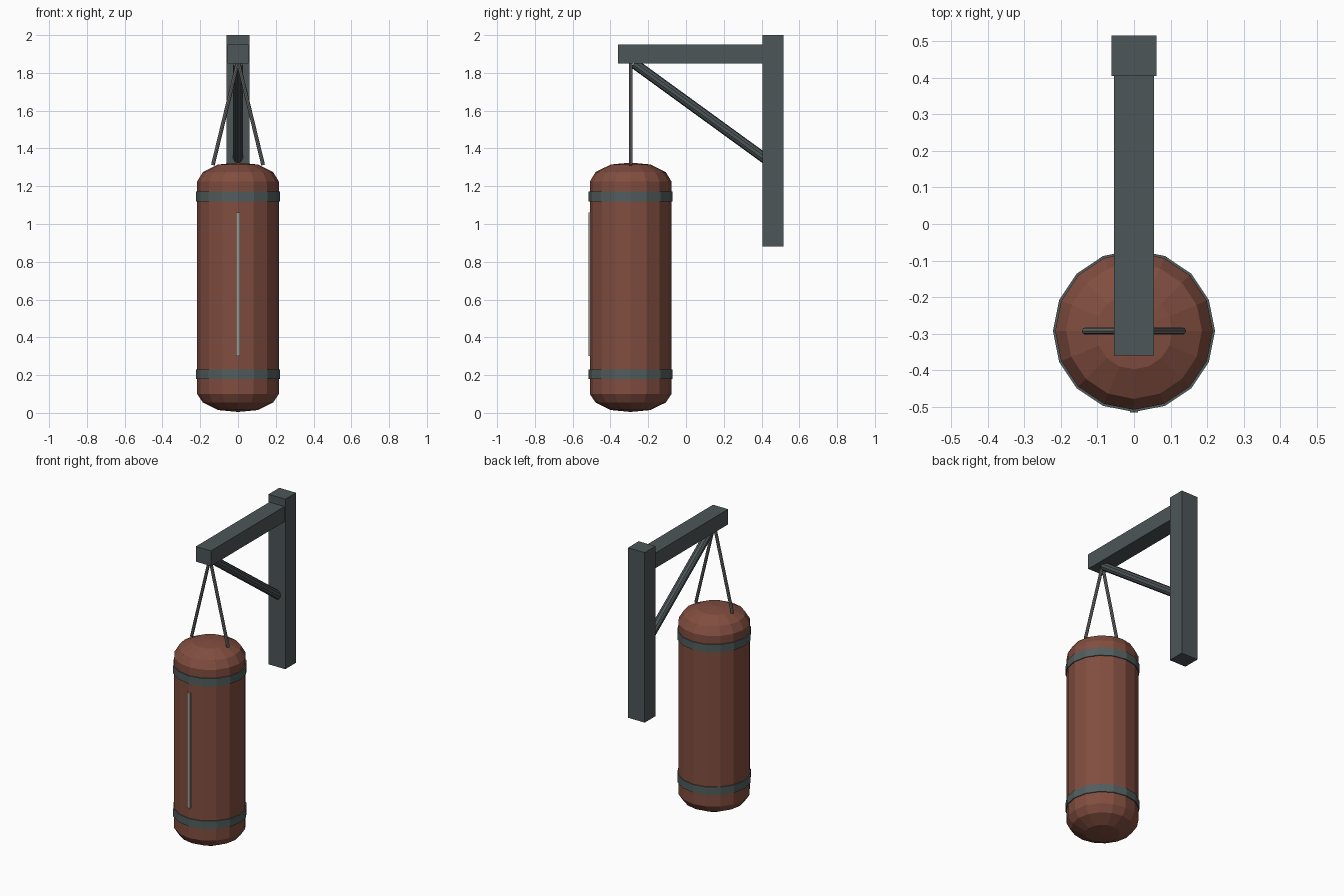
import bpy, bmesh, math
from mathutils import Vector

if "Cube" in bpy.data.objects:
    bpy.data.objects.remove(bpy.data.objects["Cube"])

BAG_Y = -0.293


def material(name, rgb):
    m = bpy.data.materials.new(name)
    m.diffuse_color = (*rgb, 1)
    m.use_nodes = True
    m.node_tree.nodes["Principled BSDF"].inputs["Base Color"].default_value = m.diffuse_color
    return m


leather = material("leather", (0.22, 0.075, 0.05))
steel = material("steel", (0.075, 0.092, 0.098))
webbing = material("webbing", (0.085, 0.11, 0.11))
cable = material("cable", (0.17, 0.18, 0.17))
thread = material("thread", (0.36, 0.33, 0.29))


def box(name, lo, hi, mat):
    lo, hi = Vector(lo), Vector(hi)
    bpy.ops.mesh.primitive_cube_add(size=1, location=(lo + hi) / 2)
    ob = bpy.context.object
    ob.name = name
    ob.scale = hi - lo
    ob.data.materials.append(mat)
    return ob


def rod(name, a, b, radius, sides, mat):
    a, b = Vector(a), Vector(b)
    bpy.ops.mesh.primitive_cylinder_add(vertices=sides, radius=radius,
                                        depth=(b - a).length, location=(a + b) / 2)
    ob = bpy.context.object
    ob.name = name
    ob.rotation_euler = (b - a).to_track_quat('Z', 'Y').to_euler()
    ob.data.materials.append(mat)
    return ob


def lathe(name, profile, sides, mat, closed=False):
    bm = bmesh.new()
    vs = [bm.verts.new((r, 0, z)) for r, z in profile]
    pairs = list(zip(vs, vs[1:])) + ([(vs[-1], vs[0])] if closed else [])
    edges = [bm.edges.new(p) for p in pairs]
    bmesh.ops.spin(bm, geom=vs + edges, cent=(0, 0, 0), axis=(0, 0, 1),
                   angle=math.tau, steps=sides, use_duplicate=False)
    bmesh.ops.remove_doubles(bm, verts=bm.verts, dist=1e-4)
    bmesh.ops.recalc_face_normals(bm, faces=bm.faces)
    me = bpy.data.meshes.new(name)
    bm.to_mesh(me)
    bm.free()
    me.materials.append(mat)
    ob = bpy.data.objects.new(name, me)
    ob.location.y = BAG_Y
    bpy.context.collection.objects.link(ob)
    return ob


# Bag with domed ends
lathe("bag", [(0, 0.005), (0.105, 0.015), (0.186, 0.055), (0.216, 0.10),
              (0.216, 1.225), (0.186, 1.275), (0.105, 1.315), (0, 1.325)], 16, leather)

# Straps around the bag
for name, z in (("lower_strap", 0.205), ("upper_strap", 1.145)):
    lathe(name, [(0.208, z - 0.026), (0.222, z - 0.026),
                 (0.222, z + 0.026), (0.208, z + 0.026)], 16, webbing, closed=True)

# Stitched front seam
box("front_seam", (-0.011, -0.517, 0.30), (0.011, -0.500, 1.06), thread)

# Hanging cables
for name, s in (("left_cable", -1), ("right_cable", 1)):
    rod(name, (s * 0.133, BAG_Y, 1.312), (0, BAG_Y, 1.86), 0.010, 8, cable)

# Wall bracket: post, arm and diagonal brace
box("wall_post", (-0.061, 0.405, 0.88), (0.061, 0.517, 2.0), steel)
box("arm", (-0.055, -0.36, 1.85), (0.055, 0.41, 1.95), steel)
rod("brace", (0, -0.275, 1.85), (0, 0.42, 1.345), 0.027, 10, steel)
